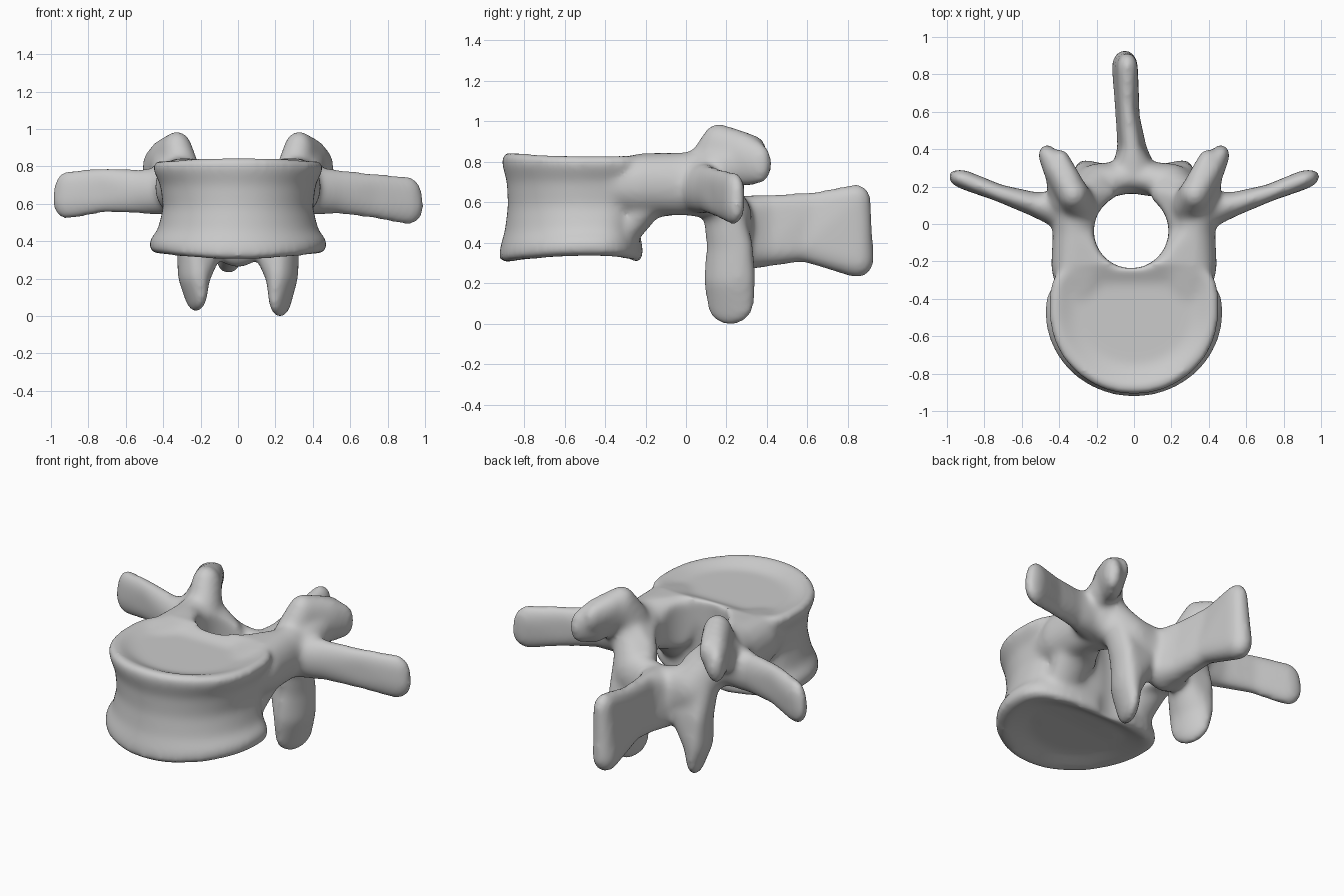
import bpy, bmesh, math
from mathutils import Vector, Matrix

cube = bpy.data.objects.get("Cube")
if cube:
    bpy.data.objects.remove(cube, do_unlink=True)

bone = bpy.data.materials.new("bone_grey")
bone.use_nodes = True
GREY = (0.6, 0.6, 0.6, 1)
bone.diffuse_color = GREY
bsdf = bone.node_tree.nodes["Principled BSDF"]
bsdf.inputs["Base Color"].default_value = GREY
bsdf.inputs["Roughness"].default_value = 0.7

whole = bmesh.new()
ball = bmesh.new()
bmesh.ops.create_icosphere(ball, subdivisions=3, radius=1)
DIRS = [v.co.copy() for v in ball.verts]
ball.free()


def merge(bm):
    bmesh.ops.recalc_face_normals(bm, faces=bm.faces)
    mesh = bpy.data.meshes.new("part")
    bm.to_mesh(mesh)
    whole.from_mesh(mesh)
    bpy.data.meshes.remove(mesh)
    bm.free()


def limb(stations, side=1, yaw=0):
    """Hull each neighbouring pair of stations; a station is a list of (centre, radii)."""
    turn = Matrix.Rotation(yaw * side, 3, 'Z')
    for a, b in zip(stations, stations[1:]):
        bm = bmesh.new()
        for (x, y, z), r in a + b:
            for d in DIRS:
                bm.verts.new(Vector((x * side, y, z)) + turn @ (Vector(r) * d))
        out = bmesh.ops.convex_hull(bm, input=bm.verts)
        inner = [g for g in out["geom_interior"] if isinstance(g, bmesh.types.BMVert)]
        bmesh.ops.delete(bm, geom=inner, context='VERTS')
        merge(bm)


# Drum-shaped body: rings of (height, half width, front y, back y, side lift, back corner power)
def body_ring(bm, z, w, front, back, lift, power, n=64):
    ring = []
    mid = -0.47
    for i in range(n):
        c, s = math.cos(math.tau * i / n), math.sin(math.tau * i / n)
        if s < 0:
            x, y = w * c, mid + (mid - front) * s
        else:
            x = w * math.copysign(abs(c) ** power, c)
            y = mid + (back - mid) * s ** power
        ring.append(bm.verts.new((x, y, z + lift * (x / 0.45) ** 2)))
    return ring


bm = bmesh.new()
rings = [body_ring(bm, *p) for p in (
    (0.345, 0.28, -0.75, -0.32, 0.02, 0.8),
    (0.30, 0.43, -0.89, -0.24, 0.035, 0.8),
    (0.32, 0.475, -0.925, -0.21, 0.03, 0.8),
    (0.37, 0.475, -0.92, -0.21, 0.03, 0.8),
    (0.46, 0.43, -0.895, -0.23, 0, 0.7),
    (0.58, 0.40, -0.88, -0.23, 0, 0.6),
    (0.70, 0.415, -0.885, -0.22, 0, 0.55),
    (0.79, 0.45, -0.91, -0.20, -0.015, 0.5),
    (0.83, 0.455, -0.91, -0.20, -0.02, 0.5),
    (0.85, 0.42, -0.875, -0.20, -0.02, 0.5),
    (0.80, 0.32, -0.76, -0.32, 0, 0.55))]
for lo, hi in zip(rings, rings[1:]):
    for i in range(len(lo)):
        j = (i + 1) % len(lo)
        bm.faces.new((lo[i], lo[j], hi[j], hi[i]))
bm.faces.new(rings[0])
bm.faces.new(rings[-1])
merge(bm)

# Paired parts of the arch
for side in (1, -1):
    drop = 0.015 if side > 0 else -0.015
    # pedicle, filled in towards the canal at both ends
    limb([[((0.29, -0.42, 0.68), (0.11, 0.08, 0.12))],
          [((0.325, -0.23, 0.69), (0.12, 0.08, 0.15)), ((0.18, -0.19, 0.68), (0.09, 0.07, 0.16))],
          [((0.315, -0.04, 0.69), (0.12, 0.1, 0.155))],
          [((0.32, 0.12, 0.70), (0.12, 0.1, 0.16)), ((0.17, 0.16, 0.62), (0.08, 0.07, 0.1))]], side)
    # webbing under the pedicle against the body
    limb([[((0.26, -0.29, 0.47), (0.11, 0.08, 0.08))],
          [((0.28, -0.18, 0.6), (0.12, 0.08, 0.08))]], side)
    # transverse process with a rounded end
    limb([[((0.36, 0.07, 0.67), (0.1, 0.11, 0.13))],
          [((0.53, 0.105, 0.665), (0.07, 0.065, 0.12))],
          [((0.72, 0.165, 0.70 - drop), (0.07, 0.045, 0.08)),
           ((0.72, 0.165, 0.615 - drop), (0.07, 0.045, 0.08))],
          [((0.90, 0.235, 0.665 - drop), (0.09, 0.05, 0.1)),
           ((0.91, 0.235, 0.605 - drop), (0.09, 0.05, 0.105))]], side, 0.35)
    # superior articular process with its knobs
    limb([[((0.30, 0.1, 0.76), (0.1, 0.1, 0.13))],
          [((0.325, 0.16, 0.87), (0.085, 0.09, 0.12))],
          [((0.41, 0.29, 0.81), (0.075, 0.08, 0.135))],
          [((0.465, 0.37, 0.79), (0.048, 0.055, 0.10))]], side)
    limb([[((0.34, 0.22, 0.88), (0.065, 0.075, 0.09))],
          [((0.39, 0.345, 0.85), (0.045, 0.055, 0.08))]], side)
    limb([[((0.36, 0.12, 0.76), (0.09, 0.08, 0.1))],
          [((0.41, 0.22, 0.78), (0.06, 0.07, 0.1))]], side)
    # lamina
    limb([[((0.28, 0.13, 0.66), (0.1, 0.1, 0.14))],
          [((0.19, 0.23, 0.52), (0.12, 0.095, 0.14))],
          [((0, 0.25, 0.45), (0.1, 0.09, 0.18))]], side)
    # inferior articular process: leaf shape, turned outward and tapering downward
    limb([[((0.25, 0.18, 0.58), (0.085, 0.1, 0.1))],
          [((0.25, 0.215, 0.38), (0.07, 0.12, 0.1)), ((0.14, 0.24, 0.40), (0.07, 0.085, 0.1))],
          [((0.235, 0.215, 0.22), (0.08, 0.135, 0.1))],
          [((0.225, 0.22, 0.11 - drop), (0.048, 0.125, 0.105))]], side, -0.35)

# Spinous process: blade with a flared root and a thickened end
limb([[((0, 0.26, 0.54), (0.12, 0.08, 0.09)), ((0, 0.26, 0.37), (0.13, 0.08, 0.11))],
      [((-0.01, 0.40, 0.56), (0.055, 0.06, 0.08)), ((-0.01, 0.40, 0.36), (0.08, 0.06, 0.08))],
      [((-0.035, 0.62, 0.58), (0.045, 0.06, 0.07)), ((-0.035, 0.58, 0.38), (0.065, 0.06, 0.075))],
      [((-0.035, 0.84, 0.615), (0.055, 0.075, 0.075)), ((-0.05, 0.845, 0.315), (0.07, 0.085, 0.09))]])

mesh = bpy.data.meshes.new("vertebra")
whole.to_mesh(mesh)
whole.free()
bone_obj = bpy.data.objects.new("vertebra", mesh)
bpy.context.collection.objects.link(bone_obj)

# Cutter for the central canal
bpy.ops.mesh.primitive_cylinder_add(vertices=64, radius=0.2, depth=3, location=(-0.015, -0.037, 0.5))
canal = bpy.context.object
canal.name = "canal_cutter"
canal.hide_render = True


def remesh():
    mod = bone_obj.modifiers.new("fuse", 'REMESH')
    mod.mode = 'VOXEL'
    mod.voxel_size = 0.014


# Fuse, bore the canal, then soften the joints
remesh()
cut = bone_obj.modifiers.new("bore", 'BOOLEAN')
cut.operation = 'DIFFERENCE'
cut.object = canal
remesh()
soft = bone_obj.modifiers.new("soften", 'SMOOTH')
soft.factor = 0.5
soft.iterations = 20

graph = bpy.context.evaluated_depsgraph_get()
baked = bpy.data.meshes.new_from_object(bone_obj.evaluated_get(graph))
bone_obj.modifiers.clear()
bone_obj.data = baked
bpy.data.meshes.remove(mesh)
bpy.data.objects.remove(canal, do_unlink=True)
baked.name = "vertebra"
baked.materials.clear()
baked.materials.append(bone)
baked.shade_smooth()
